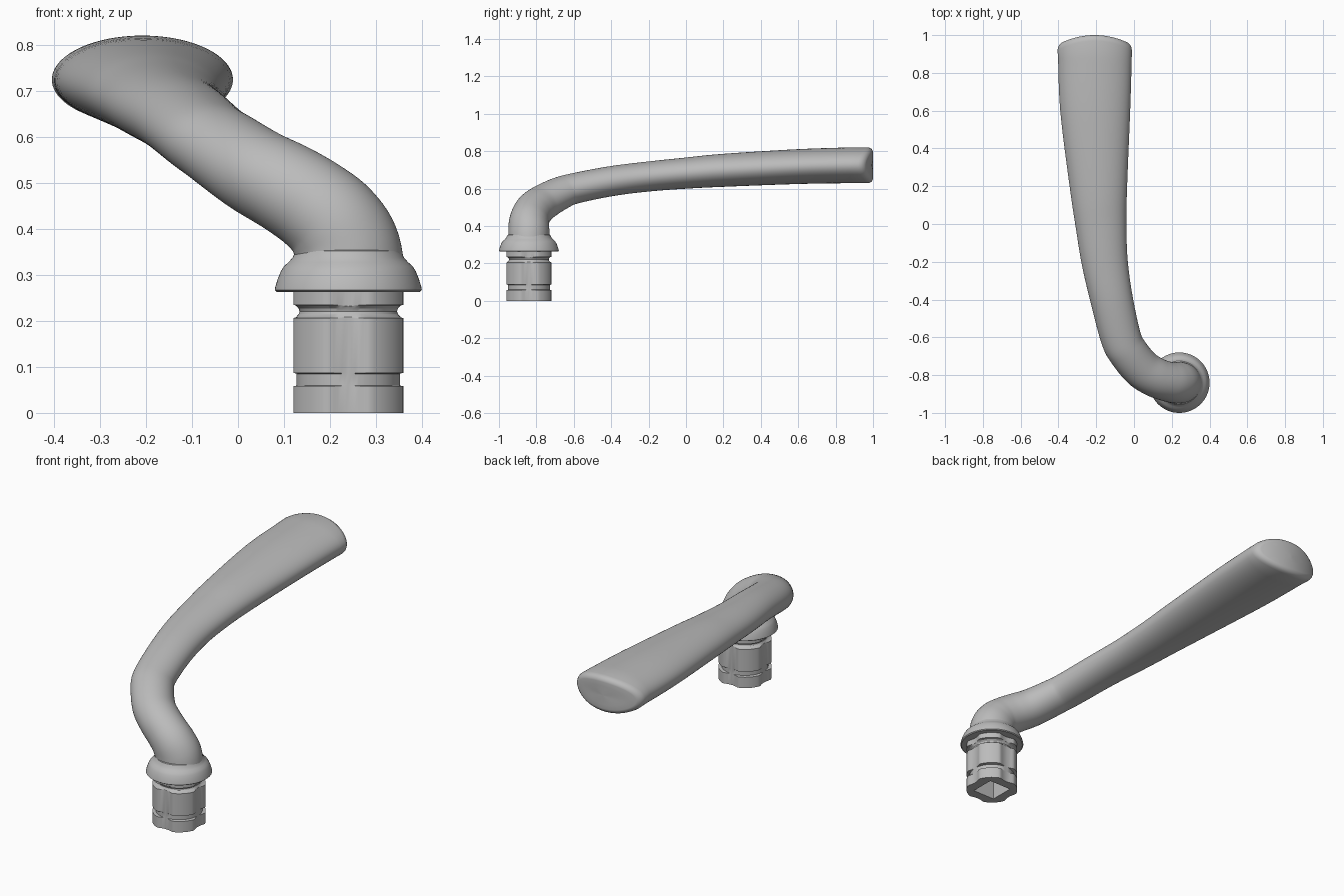
import bpy
import bmesh
from math import sin, cos, pi, radians
from mathutils import Vector

if "Cube" in bpy.data.objects:
    bpy.data.objects.remove(bpy.data.objects["Cube"])

metal = bpy.data.materials.new("satin grey metal")
metal.use_nodes = True
GREY = (0.5, 0.5, 0.5, 1)
metal.diffuse_color = GREY
metal.node_tree.nodes["Principled BSDF"].inputs["Base Color"].default_value = GREY

SEGMENTS = 96
ANGLES = [2 * pi * i / SEGMENTS for i in range(SEGMENTS)]
AXIS = Vector((0.24, -0.84, 0))


def skin(name, rings, sharp=35):
    """Bridge a list of closed rings, cap both ends and shade smooth."""
    bm = bmesh.new()
    loops = [[bm.verts.new(p) for p in ring] for ring in rings]
    for a, b in zip(loops, loops[1:]):
        for i in range(SEGMENTS):
            j = (i + 1) % SEGMENTS
            bm.faces.new((a[i], a[j], b[j], b[i]))
    bm.faces.new(loops[0])
    bm.faces.new(loops[-1])
    bmesh.ops.recalc_face_normals(bm, faces=bm.faces)
    mesh = bpy.data.meshes.new(name)
    bm.to_mesh(mesh)
    bm.free()
    mesh.materials.append(metal)
    obj = bpy.data.objects.new(name, mesh)
    bpy.context.collection.objects.link(obj)
    bpy.ops.object.select_all(action='DESELECT')
    obj.select_set(True)
    bpy.context.view_layer.objects.active = obj
    bpy.ops.object.shade_smooth_by_angle(angle=radians(sharp))
    return obj


def turned_ring(z, radius):
    """Ring around the spindle axis; radius is a function of the angle."""
    return [AXIS + Vector((radius(t) * cos(t), radius(t) * sin(t), z)) for t in ANGLES]


def catmull(p0, p1, p2, p3, t):
    return [0.5 * (2 * b + (c - a) * t + (2 * a - 5 * b + 4 * c - d) * t * t
                   + (3 * b - a - 3 * c + d) * t ** 3)
            for a, b, c, d in zip(p0, p1, p2, p3)]


# Lever: x, y, z, half width, half height along the path
stations = [
    (.24, -.84, .29, .11, .125), (.235, -.84, .36, .11, .118),
    (.21, -.84, .41, .108, .11), (.17, -.832, .448, .105, .104),
    (.11, -.81, .487, .105, .1), (.04, -.765, .525, .105, .095),
    (-.03, -.68, .572, .105, .088), (-.07, -.6, .6, .107, .082),
    (-.118, -.4, .64, .112, .08), (-.155, -.2, .665, .122, .08),
    (-.175, 0, .683, .135, .083), (-.188, .2, .698, .152, .088),
    (-.205, .6, .718, .185, .093), (-.207, .88, .725, .195, .0955),
]
padded = [stations[0]] + stations + [stations[-1]]
STEPS = 6
path = []
for k in range(len(stations) - 1):
    path += [catmull(*padded[k:k + 4], s / STEPS) for s in range(STEPS)]
path.append(stations[-1])

lever = []
for k, (x, y, z, w, h) in enumerate(path):
    before = Vector(path[max(k - 1, 0)][:3])
    after = Vector(path[min(k + 1, len(path) - 1)][:3])
    tangent = (after - before).normalized()
    side = tangent.cross(Vector((0, 0, 1)))
    if side.length < 0.001:
        side = Vector((0, 1, 0))
    side.normalize()
    up = side.cross(tangent)
    lever.append([Vector((x, y, z)) + side * w * cos(t) + up * h * sin(t) for t in ANGLES])

# Bowed end of the lever with a rounded rim: inset, setback, scale
WIDTH, HEIGHT = 0.197, 0.096
for inset, back, scale in [(0, .03, 1), (.003, .016, 1), (.01, .006, 1), (.02, .001, 1),
                           (.026, 0, 1), (.026, 0, .7), (.026, 0, .4), (.026, 0, .05)]:
    w, h = (WIDTH - inset) * scale, (HEIGHT - inset) * scale
    lever.append([Vector((-.208 + w * cos(t),
                          1 - back - .05 * (w * cos(t) / WIDTH) ** 2,
                          .725 + h * sin(t))) for t in ANGLES])
skin("lever", lever)

# Flared collar at the foot of the lever
collar = [(.1, .263), (.155, .263), (.16, .267), (.159, .274), (.153, .293), (.147, .308),
          (.14, .319), (.13, .328), (.121, .338), (.115, .352), (.1, .36)]
skin("collar", [turned_ring(z, lambda t, r=r: r) for r, z in collar])

# Spindle: four shallow flutes, two grooves and a square socket underneath
FLUTE = 0.356


def fluted(radius):
    def at(t):
        offset = (t + pi / 4) % (pi / 2) - pi / 4
        if abs(offset) > FLUTE:
            return radius
        return min(radius, .112 + .017 * (offset / FLUTE) ** 2)
    return at


def square(t):
    return .065 / max(abs(cos(t)), abs(sin(t)))


body = [(.129, 0), (.129, .058), (.113, .06), (.113, .085), (.129, .087), (.129, .206),
        (.115, .209), (.108, .215), (.106, .221), (.108, .227), (.115, .233),
        (.129, .235), (.129, .27)]
spindle = [turned_ring(.2, square), turned_ring(0, square)]
spindle += [turned_ring(z, fluted(r)) for r, z in body]
skin("spindle", spindle, 30)
